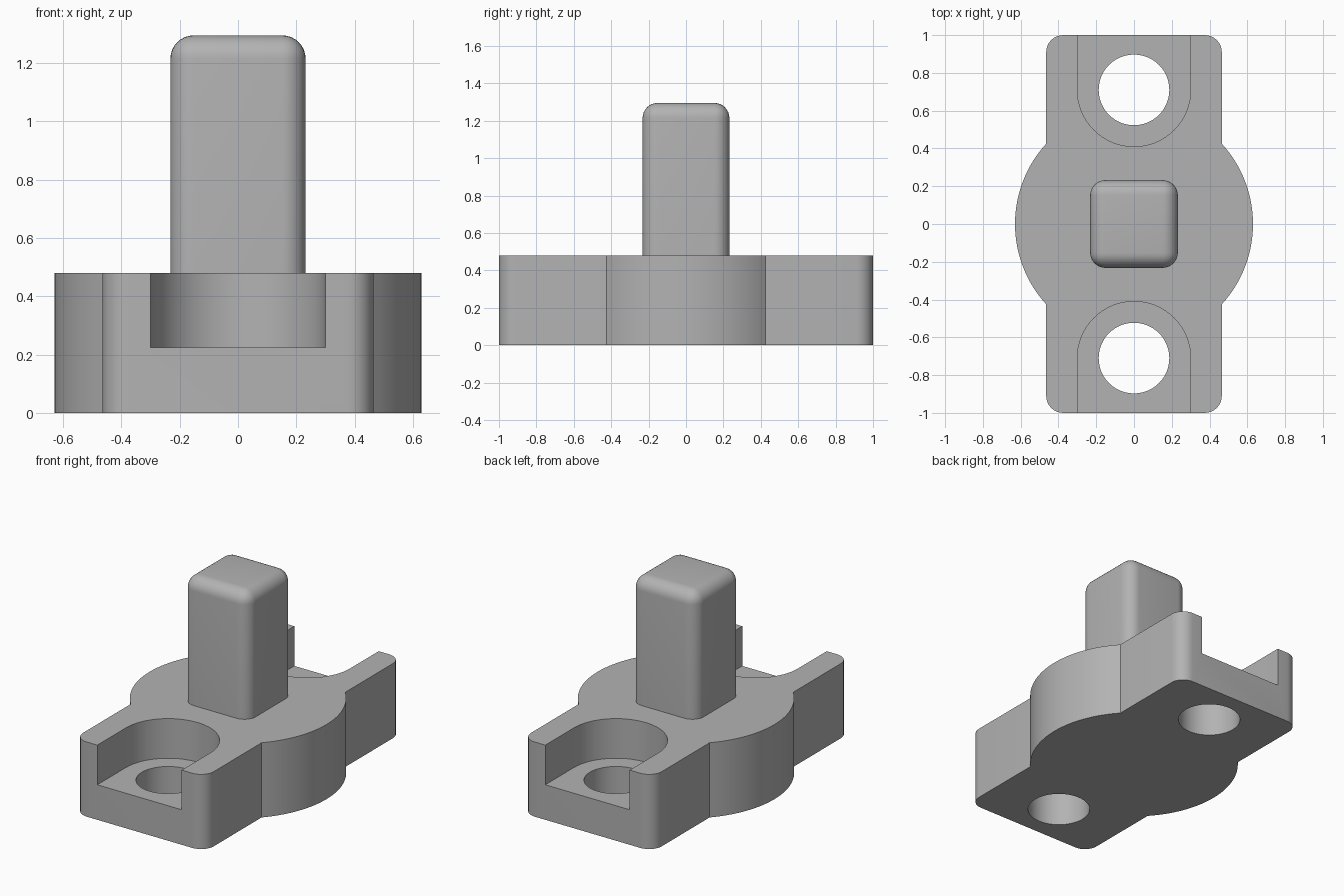
import bpy, bmesh
from math import pi, sin, cos, asin, radians

if "Cube" in bpy.data.objects:
    bpy.data.objects.remove(bpy.data.objects["Cube"])

GREY = (0.45, 0.45, 0.45, 1)
grey = bpy.data.materials.new("plain grey")
grey.use_nodes = True
grey.diffuse_color = GREY
grey.node_tree.nodes["Principled BSDF"].inputs["Base Color"].default_value = GREY

BASE_TOP, POCKET_FLOOR, POST_TOP = 0.48, 0.225, 1.295
HALF_WIDTH, DISC_R, CORNER_R = 0.465, 0.63, 0.09
HOLE_Y, HOLE_R, POCKET_R = 0.71, 0.187, 0.3
POST_HALF, POST_ROUND = 0.232, 0.08


def arc(cx, cy, r, start, end, steps):
    """Points along a circular arc, both ends included."""
    angles = [start + (end - start) * i / steps for i in range(steps + 1)]
    return [(cx + r * cos(a), cy + r * sin(a)) for a in angles]


def finish(name, bm):
    bmesh.ops.recalc_face_normals(bm, faces=bm.faces)
    mesh = bpy.data.meshes.new(name)
    bm.to_mesh(mesh)
    bm.free()
    mesh.materials.append(grey)
    obj = bpy.data.objects.new(name, mesh)
    bpy.context.collection.objects.link(obj)
    return obj


def prism(name, outline, bottom, top):
    """Extrude a closed outline upwards."""
    bm = bmesh.new()
    face = bm.faces.new([bm.verts.new((x, y, bottom)) for x, y in outline])
    new = bmesh.ops.extrude_face_region(bm, geom=[face])["geom"]
    verts = [v for v in new if isinstance(v, bmesh.types.BMVert)]
    bmesh.ops.translate(bm, verts=verts, vec=(0, 0, top - bottom))
    return finish(name, bm)


def activate(obj):
    bpy.ops.object.select_all(action='DESELECT')
    obj.select_set(True)
    bpy.context.view_layer.objects.active = obj


def cut(obj, cutter):
    cutter.hide_render = True
    mod = obj.modifiers.new("cut", 'BOOLEAN')
    mod.operation, mod.solver, mod.object = 'DIFFERENCE', 'EXACT', cutter
    activate(obj)
    bpy.ops.object.modifier_apply(modifier=mod.name)
    bpy.data.objects.remove(cutter)


# Base plate: round disc with a rounded tab at the front and back
half_angle = pi / 2 - asin(HALF_WIDTH / DISC_R)
cx, cy = HALF_WIDTH - CORNER_R, 1 - CORNER_R
right = (arc(cx, -cy, CORNER_R, -pi / 2, 0, 8)
         + arc(0, 0, DISC_R, -half_angle, half_angle, 32)
         + arc(cx, cy, CORNER_R, 0, pi / 2, 8))
base = prism("base_plate", right + [(-x, -y) for x, y in right], 0, BASE_TOP)

# Open-ended screw pockets and through holes in both tabs
for side in (-1, 1):
    slot = arc(0, HOLE_Y, POCKET_R, pi, 2 * pi, 32)
    slot += [(POCKET_R, 1.2), (-POCKET_R, 1.2)]
    slot = [(x, y * side) for x, y in slot]
    cut(base, prism("pocket_cutter", slot, POCKET_FLOOR, BASE_TOP + 0.2))
    hole = arc(0, HOLE_Y * side, HOLE_R, 0, 2 * pi, 48)[:-1]
    cut(base, prism("hole_cutter", hole, -0.2, BASE_TOP + 0.2))

# Square post, rounded on its upright and top edges
h = POST_HALF
post = prism("post", [(-h, -h), (h, -h), (h, h), (-h, h)],
             BASE_TOP - 0.01, POST_TOP)
bm = bmesh.new()
bm.from_mesh(post.data)
edges = [e for e in bm.edges if max(v.co.z for v in e.verts) > BASE_TOP]
bmesh.ops.bevel(bm, geom=edges, offset=POST_ROUND, segments=8,
                profile=0.5, affect='EDGES')
bm.to_mesh(post.data)
bm.free()

for obj in (base, post):
    activate(obj)
    bpy.ops.object.shade_smooth_by_angle(angle=radians(30))
